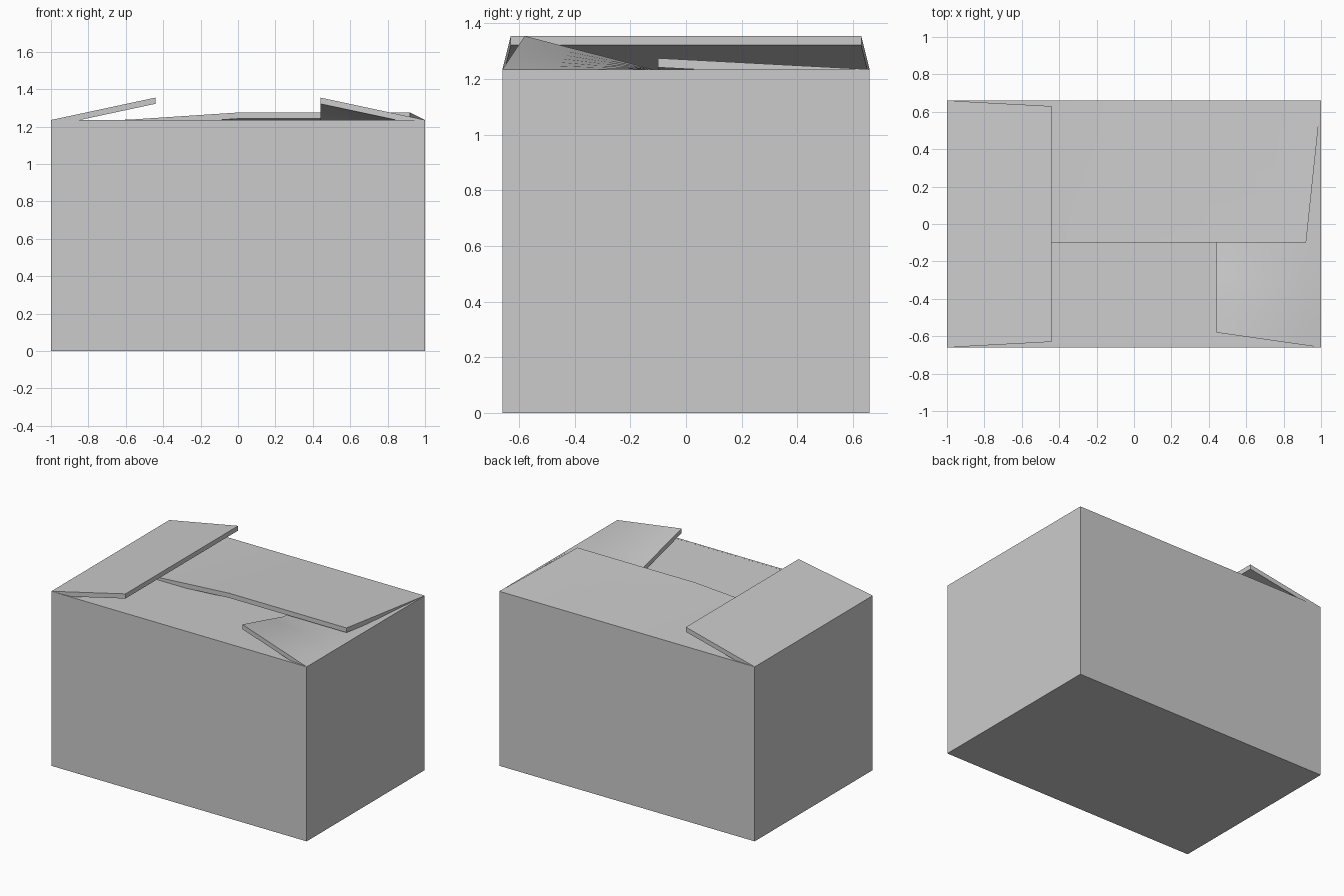
import bpy, bmesh

if "Cube" in bpy.data.objects:
    bpy.data.objects.remove(bpy.data.objects["Cube"])

X, Y, H, T = 1.0, 0.66, 1.235, 0.033


def lerp(a, b, t):
    return a + (b - a) * t


def finish(name, bm):
    bmesh.ops.recalc_face_normals(bm, faces=bm.faces[:])
    me = bpy.data.meshes.new(name)
    bm.to_mesh(me)
    bm.free()
    ob = bpy.data.objects.new(name, me)
    bpy.context.collection.objects.link(ob)
    bpy.context.view_layer.objects.active = ob
    bpy.ops.object.select_all(action='DESELECT')
    ob.select_set(True)
    bpy.ops.object.shade_smooth_by_angle()


def flap(name, hinge, tip, rows=1):
    """Cardboard sheet ruled between matching hinge and tip points, T thick."""
    bm = bmesh.new()
    grid = [[bm.verts.new([lerp(a, b, r / rows) for a, b in zip(h, p)])
             for h, p in zip(hinge, tip)] for r in range(rows + 1)]
    top = [bm.faces.new((grid[r][i], grid[r][i + 1], grid[r + 1][i + 1], grid[r + 1][i]))
           for r in range(rows) for i in range(len(tip) - 1)]
    low = bmesh.ops.extrude_face_region(bm, geom=top, use_keep_orig=True)["geom"]
    for v in low:
        if isinstance(v, bmesh.types.BMVert):
            v.co.z -= T
    finish(name, bm)


# Open-topped carton with thin walls
bm = bmesh.new()
bmesh.ops.create_cube(bm, size=1)
for v in bm.verts:
    v.co.x *= 2 * X
    v.co.y *= 2 * Y
    v.co.z = (v.co.z + 0.5) * H
lid = max(bm.faces, key=lambda f: f.calc_center_median().z)
bmesh.ops.inset_region(bm, faces=[lid], thickness=0.02)
for v in lid.verts:
    v.co.z = H
inner = bmesh.ops.extrude_face_region(bm, geom=[lid])["geom"]
bmesh.ops.delete(bm, geom=[lid], context='FACES') if lid.is_valid else None
for v in inner:
    if isinstance(v, bmesh.types.BMVert):
        v.co.z = 0.02
finish("carton_body", bm)

# Left flap, raised over the others
flap("left_flap", [(-X, -Y, H), (-X, Y, H)],
     [(-0.44, -0.63, 1.355), (-0.44, 0.63, 1.355)])

# Front flap, lying flat at the bottom of the stack
flap("front_flap", [(-X, -Y, H), (X, -Y, H)],
     [(-0.96, 0.1, 1.215), (0.96, 0.1, 1.215)])

# Right flap, front corner curled up and rear tucked under the back flap
flap("right_flap",
     [(X, y, H) for y in (-Y, -0.5, -0.32, -0.14, Y)],
     [(0.44, -0.58, 1.355), (0.44, -0.43, 1.316), (0.44, -0.27, 1.275),
      (0.44, -0.12, 1.235), (0.44, 0.58, 1.2)], 6)

# Back flap, lifted on its right half
flap("back_flap",
     [(x, Y, H) for x in (-X, -0.58, 0, X)],
     [(-0.92, -0.1, 1.225), (-0.58, -0.1, 1.237), (0, -0.1, 1.275), (0.92, -0.1, 1.275)], 4)
